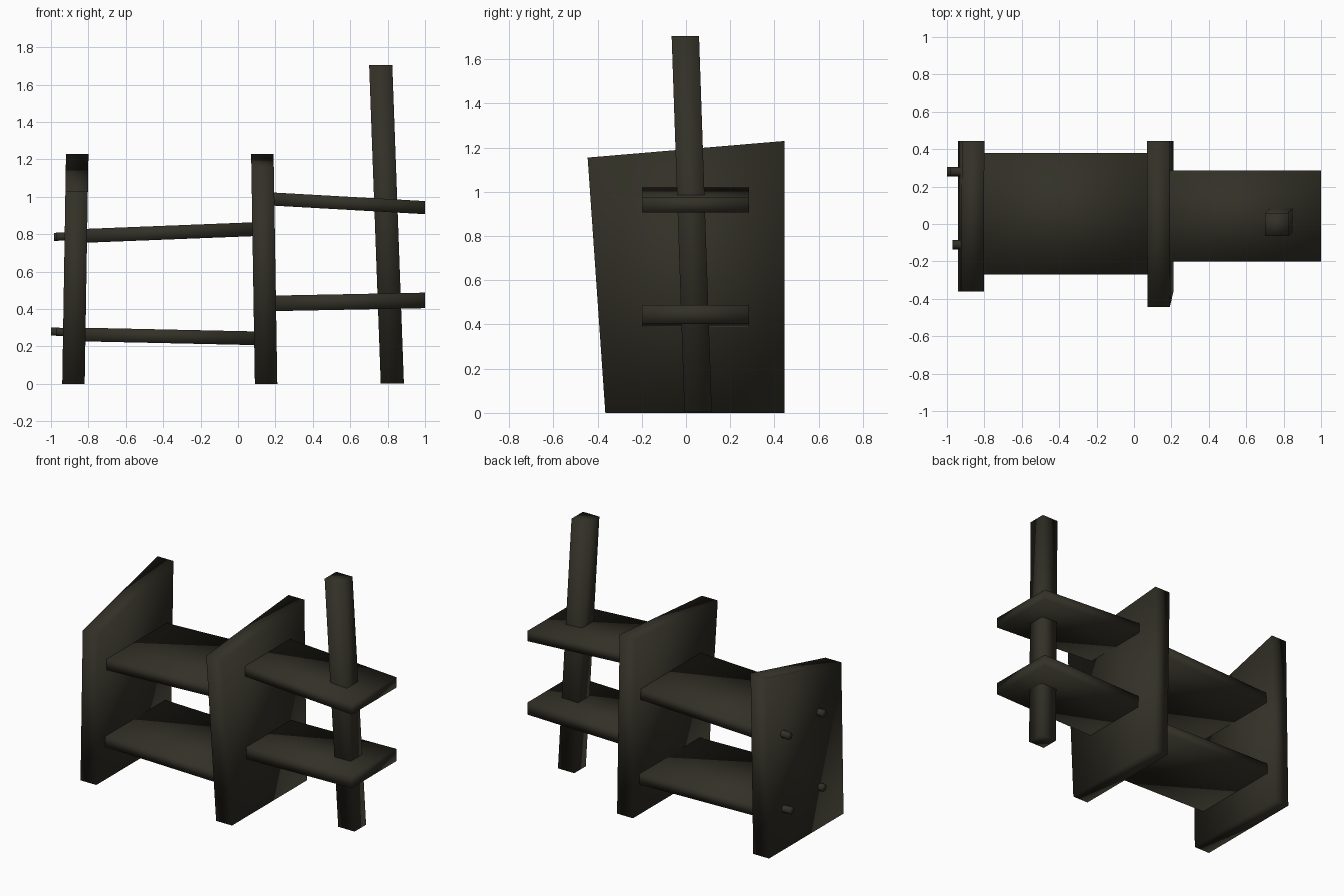
import bpy, bmesh, math
from mathutils import Vector

if "Cube" in bpy.data.objects:
    bpy.data.objects.remove(bpy.data.objects["Cube"])

wood = bpy.data.materials.new("dark olive wood")
wood.diffuse_color = (0.032, 0.030, 0.020, 1)
wood.use_nodes = True
wood.node_tree.nodes["Principled BSDF"].inputs["Base Color"].default_value = wood.diffuse_color


def finish(name, bm):
    bmesh.ops.recalc_face_normals(bm, faces=bm.faces[:])
    for f in bm.faces:
        f.smooth = True
    me = bpy.data.meshes.new(name)
    bm.to_mesh(me)
    bm.free()
    me.materials.append(wood)
    ob = bpy.data.objects.new(name, me)
    bpy.context.collection.objects.link(ob)
    return ob


def loft(name, ring_a, ring_b):
    """Closed prism between two matching rings of points."""
    bm = bmesh.new()
    a = [bm.verts.new(p) for p in ring_a]
    b = [bm.verts.new(p) for p in ring_b]
    n = len(a)
    bm.faces.new(a)
    bm.faces.new(b)
    for i in range(n):
        j = (i + 1) % n
        bm.faces.new((a[i], a[j], b[j], b[i]))
    return finish(name, bm)


def panel(name, x_bottom, x_top, profile, thick=0.12):
    """Upright board: yz profile, leaning sideways with height."""
    def ring(dx):
        return [(x_bottom + dx + (x_top - x_bottom) * z / 1.23, y, z) for y, z in profile]
    loft(name, ring(-thick / 2), ring(thick / 2))


def shelf(name, x0, z0, x1, z1, y0, y1, thick):
    """Flat board running along x with a slight tilt."""
    def ring(x, z):
        h = thick / 2
        return [(x, y0, z - h), (x, y1, z - h), (x, y1, z + h), (x, y0, z + h)]
    loft(name, ring(x0, z0), ring(x1, z1))


def peg(name, x_tip, y, z, slope, r=0.025, sides=6):
    """Small round pin poking out of the end board."""
    def ring(x):
        zc = z + (x + 0.95) * slope
        return [(x, y + r * math.cos(t), zc + r * math.sin(t))
                for t in (2 * math.pi * i / sides for i in range(sides))]
    loft(name, ring(x_tip), ring(-0.86))


# Upright boards with sloping tops
panel("end_board", -0.88, -0.86, [(-0.36, 0), (0.445, 0), (0.445, 1.23), (-0.36, 1.03)])
panel("middle_board", 0.15, 0.13, [(-0.365, 0), (0.445, 0), (0.445, 1.23), (-0.445, 1.155)])

# Shelves between the boards, and cantilevered ones on the right
shelf("left_upper_shelf", -0.85, 0.79, 0.12, 0.828, -0.27, 0.38, 0.074)
shelf("left_lower_shelf", -0.85, 0.264, 0.12, 0.243, -0.27, 0.38, 0.073)
shelf("right_upper_shelf", 0.13, 0.991, 1.0, 0.942, -0.20, 0.285, 0.07)
shelf("right_lower_shelf", 0.13, 0.429, 1.0, 0.446, -0.20, 0.285, 0.083)

# Leaning square post
h = 0.062
square = [(-h, -h), (h, -h), (h, h), (-h, h)]
loft("post",
     [(0.825 + x, 0.055 + y, 0.003) for x, y in square],
     [(0.763 + x, -0.003 + y, 1.705) for x, y in square])

# Pegs in the end board
for row, z, slope, back_tip in (("upper", 0.787, 0.04, -0.985), ("lower", 0.278, -0.03, -1.0)):
    peg(row + "_back_peg", back_tip, 0.28, z, slope)
    peg(row + "_front_peg", -0.97, -0.11, z, slope)
